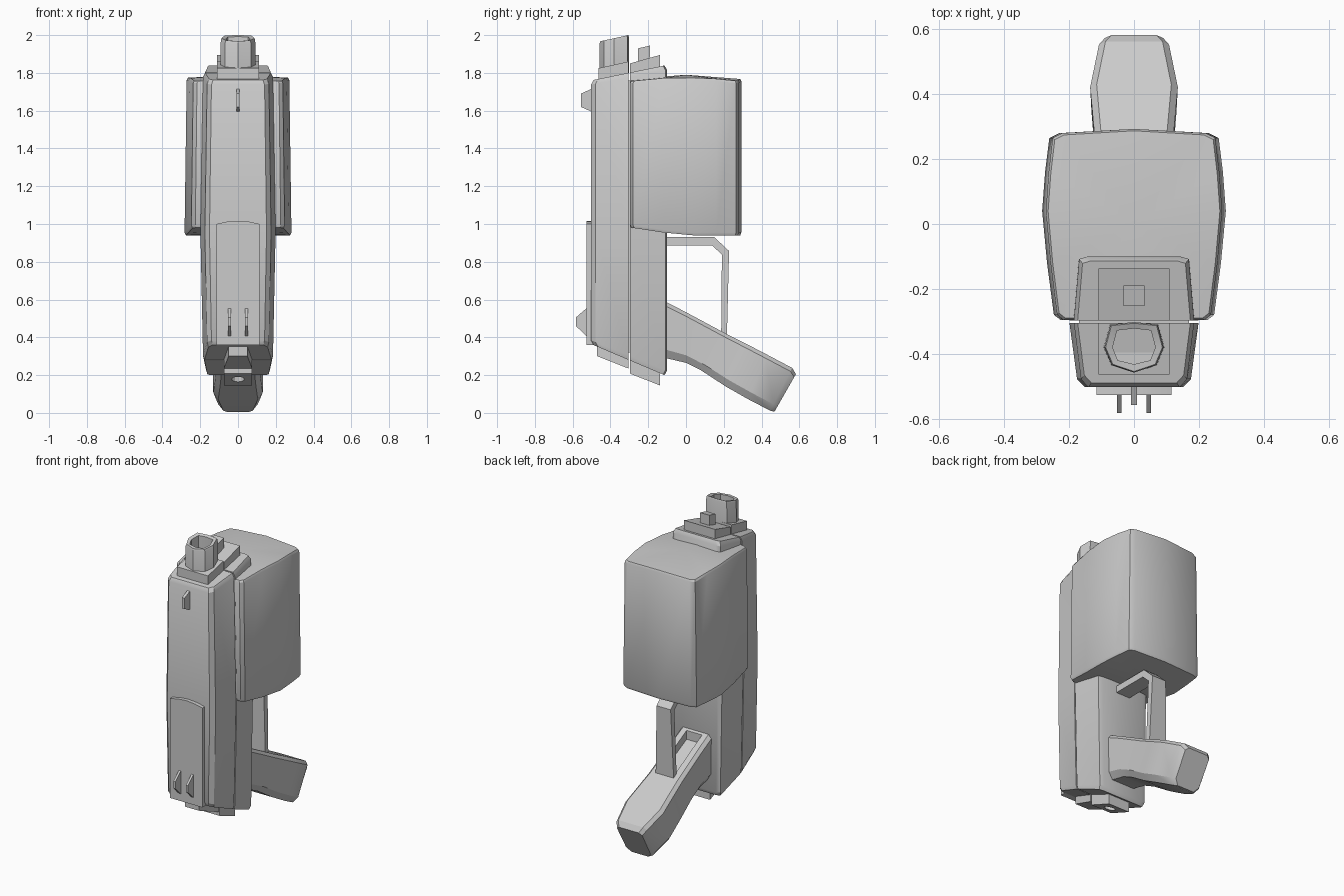
import bpy, bmesh, math

if "Cube" in bpy.data.objects:
    bpy.data.objects.remove(bpy.data.objects["Cube"])

grey = bpy.data.materials.new("plain grey")
grey.diffuse_color = (0.6, 0.6, 0.6, 1)
grey.use_nodes = True
grey.node_tree.nodes["Principled BSDF"].inputs["Base Color"].default_value = grey.diffuse_color


def finish(name, bm, smooth=True):
    bmesh.ops.recalc_face_normals(bm, faces=bm.faces)
    me = bpy.data.meshes.new(name)
    bm.to_mesh(me)
    bm.free()
    me.materials.append(grey)
    ob = bpy.data.objects.new(name, me)
    bpy.context.collection.objects.link(ob)
    bpy.ops.object.select_all(action='DESELECT')
    ob.select_set(True)
    bpy.context.view_layer.objects.active = ob
    if smooth:
        bpy.ops.object.shade_smooth_by_angle(angle=math.radians(30))
    return ob


def loft(name, rings, fan=None):
    """Skin rings of 3D points; cap ends flat, or fan to two centre points."""
    bm = bmesh.new()
    vs = [[bm.verts.new(p) for p in r] for r in rings]
    n = len(vs[0])
    for a, b in zip(vs, vs[1:]):
        for i in range(n):
            j = (i + 1) % n
            bm.faces.new((a[i], a[j], b[j], b[i]))
    for k, ring in enumerate((vs[0], vs[-1])):
        if fan:
            c = bm.verts.new(fan[k])
            for i in range(n):
                bm.faces.new((ring[i], ring[(i + 1) % n], c))
        else:
            bm.faces.new(ring)
    return finish(name, bm)


def prism(name, profile, w0, x=0.0, w1=None):
    """Extrude a (y, z) profile along x; half width may vary per point."""
    ws = w0 if isinstance(w0, list) else [w0] * len(profile)
    bm = bmesh.new()
    a = [bm.verts.new((x - w, y, z)) for w, (y, z) in zip(ws, profile)]
    b = [bm.verts.new((x + w, y, z)) for w, (y, z) in zip(ws, profile)]
    n = len(a)
    for i in range(n):
        j = (i + 1) % n
        bm.faces.new((a[i], a[j], b[j], b[i]))
    bm.faces.new(a)
    bm.faces.new(b)
    return finish(name, bm, False)


def mirror(half):
    """Close a right-hand (x, y) outline with its mirrored left side."""
    return half + [(-x, y) for x, y in reversed(half) if abs(x) > 1e-6]


def cut(ob, cutter):
    m = ob.modifiers.new("cut", 'BOOLEAN')
    m.operation = 'DIFFERENCE'
    m.solver = 'EXACT'
    m.object = cutter
    cutter.hide_render = True
    bpy.context.view_layer.objects.active = ob
    bpy.ops.object.modifier_apply(modifier=m.name)
    bpy.data.objects.remove(cutter)


def top_z(y):
    return 1.767 + (y + 0.48) * 0.19


def low_z(y):
    return 0.35 - (y + 0.48) * 0.395


def body(name, half, cy):
    """Tall body half with sloped ends, belly and softened end edges."""
    out = mirror(half)

    def ring(zf, sx, sy, dz):
        return [(x * sx, cy + (y - cy) * sy, zf(y) + dz) for x, y in out]
    loft(name, [ring(low_z, .91, .93, 0), ring(low_z, .95, 1, .025),
                ring(lambda y: 0.95, 1.02, 1, 0),
                ring(top_z, .95, 1, -.025), ring(top_z, .89, .93, 0)])


# Two body halves with a thin seam between them
body("front_body", [(.195, -.305), (.172, -.478), (.148, -.503)], -.305)
body("rear_body", [(.15, -.1), (.178, -.108), (.195, -.297)], -.297)
prism("seam_core", [(-.31, .32), (-.29, .32), (-.29, 1.76), (-.31, 1.76)], .17)

# Plates on the top and bottom ends
prism("top_plate_front", [(-.463, 1.74), (-.305, 1.74), (-.305, 1.86), (-.463, 1.825)], .11)
prism("top_plate_rear", [(-.297, 1.74), (-.137, 1.74), (-.137, 1.895), (-.297, 1.85)], .11)
prism("bottom_plate_front", [(-.47, .38), (-.305, .36), (-.305, .235), (-.47, .30)],
      [.05, .075, .075, .05])
rear_plate = prism("bottom_plate_rear",
                   [(-.297, .32), (-.137, .26), (-.137, .145), (-.297, .208)], .075)
bm = bmesh.new()
bmesh.ops.create_cone(bm, cap_ends=True, segments=12, radius1=.034, radius2=.034, depth=.1)
bmesh.ops.translate(bm, verts=bm.verts, vec=(0, -.22, .16))
cut(rear_plate, finish("hole_cutter", bm, False))

# Hollow barrel with a sloped mouth
outer = mirror([(0, -.458), (.07, -.435), (.094, -.38), (.075, -.31), (0, -.302)])
inner = mirror([(0, -.432), (.05, -.42), (.066, -.38), (.052, -.328), (0, -.322)])


def mouth(y):
    return 2.0 + (y + .302) * .21


loft("barrel", [[(x, y, 1.8) for x, y in outer],
                [(x * .97, y, mouth(y) - .012) for x, y in outer],
                [(x * .93, -.38 + (y + .38) * .95, mouth(y)) for x, y in outer],
                [(x, y, mouth(y) - .004) for x, y in inner],
                [(x, y, 1.84) for x, y in inner]])
prism("top_block", [(-.253, 1.85), (-.19, 1.85), (-.19, 1.945), (-.253, 1.93)], .033)

# Large housing with bowed sides and domed top
box = mirror([(0, -.298), (.226, -.296), (.247, -.28), (.268, -.12), (.283, .04),
              (.274, .16), (.261, .265), (.23, .28), (0, .293)])


def box_top(x, y):
    return 1.79 - .022 * (y / .29) ** 2 - .014 * (x / .27) ** 2


def box_low(y):
    return .94 + .04 * max(0, (.04 - y) / .33) ** 1.4


loft("housing", [[(x * .975, y * .98, box_low(y)) for x, y in box],
                 [(x, y, box_low(y) + .015) for x, y in box],
                 [(x * .96, y, box_top(x, y) - .012) for x, y in box],
                 [(x * .935, y * .98, box_top(x, y)) for x, y in box]],
     fan=[(0, 0, .945), (0, 0, 1.79)])

# Trigger guard bar
prism("trigger_guard", [(-.12, .93), (.15, .93), (.228, .857), (.216, .38), (.186, .38),
                        (.19, .838), (.138, .887), (-.12, .887)],
      [.05, .05, .05, .065, .065, .05, .05, .05])

# Grip: chamfered sections swept along the handle (top y, z, bottom y, z, half width)
rings = []
for ty, tz, by, bz, w in [(-.12, .595, -.12, .293, .11), (0, .533, 0, .265, .112),
                          (.22, .415, .08, .225, .116), (.32, .365, .21, .14, .125),
                          (.43, .308, .33, .072, .135), (.562, .238, .445, .012, .108),
                          (.582, .205, .468, .006, .09)]:
    def at(t):
        return ty + (by - ty) * t, tz + (bz - tz) * t
    side = [(w - .02, 0), (w, .08), (w * .97, .85), (w - .03, 1)]
    half = [(x, *at(t)) for x, t in side]
    rings.append(half + [(-x, y, z) for x, y, z in reversed(half)])
grip = loft("grip", rings)
cut(grip, prism("groove_cutter", [(-.085, .7), (-.085, .52), (.185, .385), (.185, .7)], .055))

# Front plate with a slightly arched top
arch = [(-.115, .36), (.115, .36), (.115, 1.0), (.06, 1.012), (0, 1.017),
        (-.06, 1.012), (-.115, 1.0)]
loft("front_plate", [[(x, -.49, z) for x, z in arch], [(x, -.527, z) for x, z in arch]])

# Sight fins
for sx in (-.045, .045):
    prism("rear_sight_left" if sx < 0 else "rear_sight_right",
          [(-.52, .56), (-.583, .505), (-.583, .46), (-.52, .4)], .007, sx)
prism("front_sight", [(-.49, 1.72), (-.557, 1.69), (-.557, 1.62), (-.49, 1.59)], .009)
